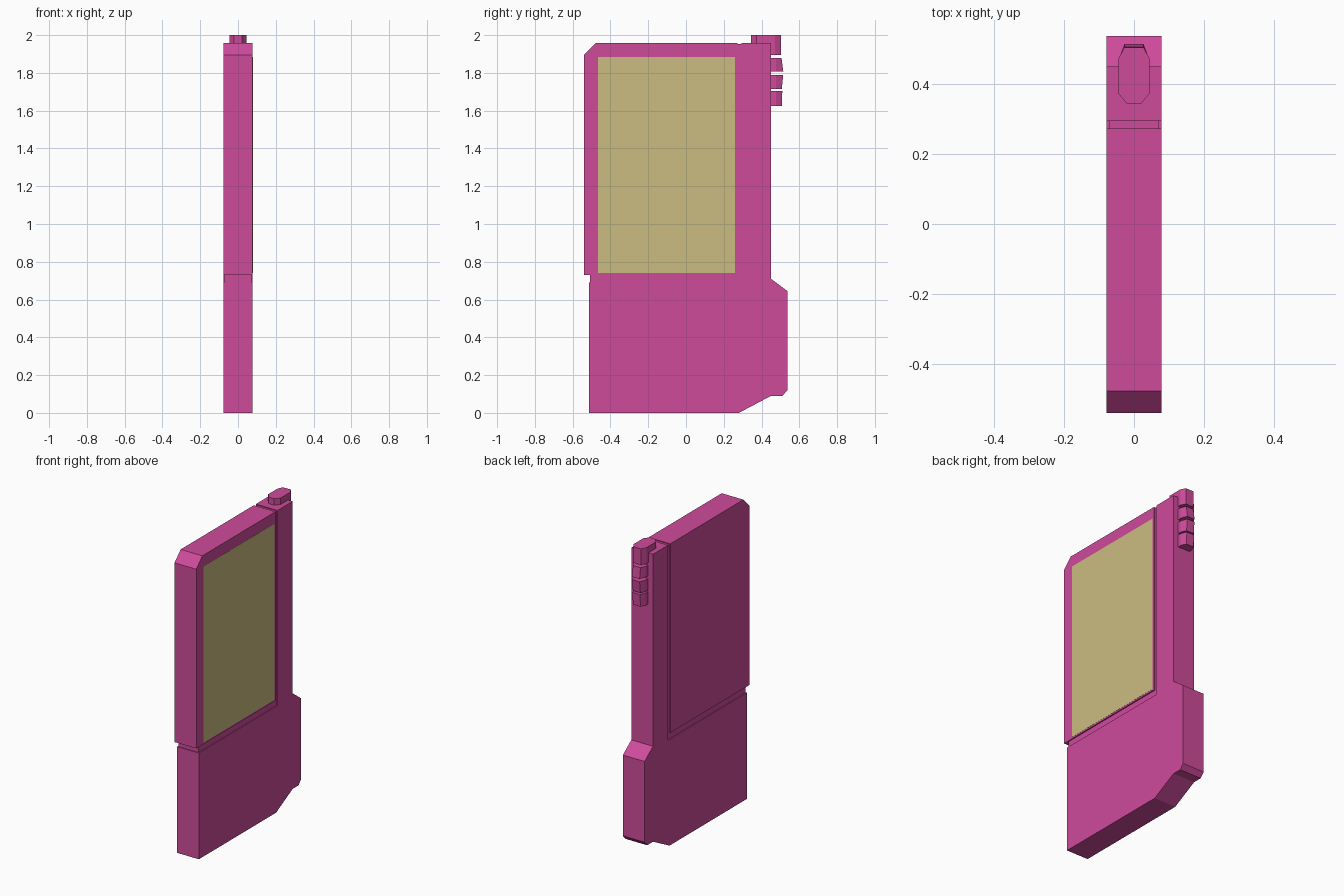
import bpy, bmesh
from mathutils import Vector

if "Cube" in bpy.data.objects:
    bpy.data.objects.remove(bpy.data.objects["Cube"])


def material(name, rgb):
    m = bpy.data.materials.new(name)
    m.diffuse_color = (*rgb, 1)
    m.use_nodes = True
    m.node_tree.nodes["Principled BSDF"].inputs["Base Color"].default_value = m.diffuse_color
    return m


pink = material("pink_plastic", (0.62, 0.07, 0.33))
cream = material("screen_cream", (0.60, 0.50, 0.22))


def prism(name, base, offset, mat):
    """Extrude a flat outline of 3D points along an offset."""
    bm = bmesh.new()
    face = bm.faces.new([bm.verts.new(p) for p in base])
    out = bmesh.ops.extrude_face_region(bm, geom=[face])
    moved = [v for v in out["geom"] if isinstance(v, bmesh.types.BMVert)]
    bmesh.ops.translate(bm, verts=moved, vec=Vector(offset))
    bmesh.ops.recalc_face_normals(bm, faces=bm.faces)
    me = bpy.data.meshes.new(name)
    bm.to_mesh(me)
    bm.free()
    me.materials.append(mat)
    ob = bpy.data.objects.new(name, me)
    bpy.context.collection.objects.link(ob)
    return ob


def slab(name, yz, half, mat=pink):
    return prism(name, [(-half, y, z) for y, z in yz], (2 * half, 0, 0), mat)


def column(name, half_outline, z0, z1):
    """Vertical prism from a (x, y) half outline mirrored across x."""
    pts = half_outline + [(-x, y) for x, y in reversed(half_outline)]
    return prism(name, [(x, y, z0) for x, y in pts], (0, 0, z1 - z0), pink)


W = 0.078

# Lower casing with the rear spine
slab("rear_casing", [(-0.513, 0), (0.28, 0), (0.45, 0.09), (0.51, 0.09),
                     (0.537, 0.12), (0.537, 0.645), (0.45, 0.71), (0.45, 1.958),
                     (0.295, 1.958), (0.295, 0.69), (-0.513, 0.69)], W)

# Upper block that carries the screen
slab("screen_block", [(-0.54, 0.73), (0.273, 0.73), (0.273, 1.958),
                      (-0.478, 1.958), (-0.54, 1.895)], W)

# Recessed core forming the floor of the seam
slab("seam_core", [(-0.507, 0.6), (0.35, 0.6), (0.35, 1.952), (0.2, 1.952),
                   (0.2, 0.8), (-0.507, 0.8)], 0.071)

# Screen on the right side
prism("screen", [(W - 0.002, y, z) for y, z in
                 [(-0.465, 0.74), (0.26, 0.74), (0.26, 1.885), (-0.465, 1.885)]],
      (0.003, 0, 0), cream)

# Knob on the top rear corner
column("top_knob", [(0.02, 0.343), (0.045, 0.374), (0.045, 0.472), (0.028, 0.504)],
       1.895, 2.0)

# Ribbed segments below the knob, each flaring slightly at one end
for i, (z0, z1, low, high) in enumerate([(1.808, 1.878, 0.515, 0.506),
                                         (1.715, 1.79, 0.507, 0.515),
                                         (1.625, 1.705, 0.507, 0.51)]):
    rib = column(f"rib_{i + 1}", [(0.042, 0.44), (0.042, 0.476), (0.027, 0.51)], z0, z1)
    for v in rib.data.vertices:
        if v.co.y > 0.5:
            v.co.y = low if v.co.z < (z0 + z1) / 2 else high
